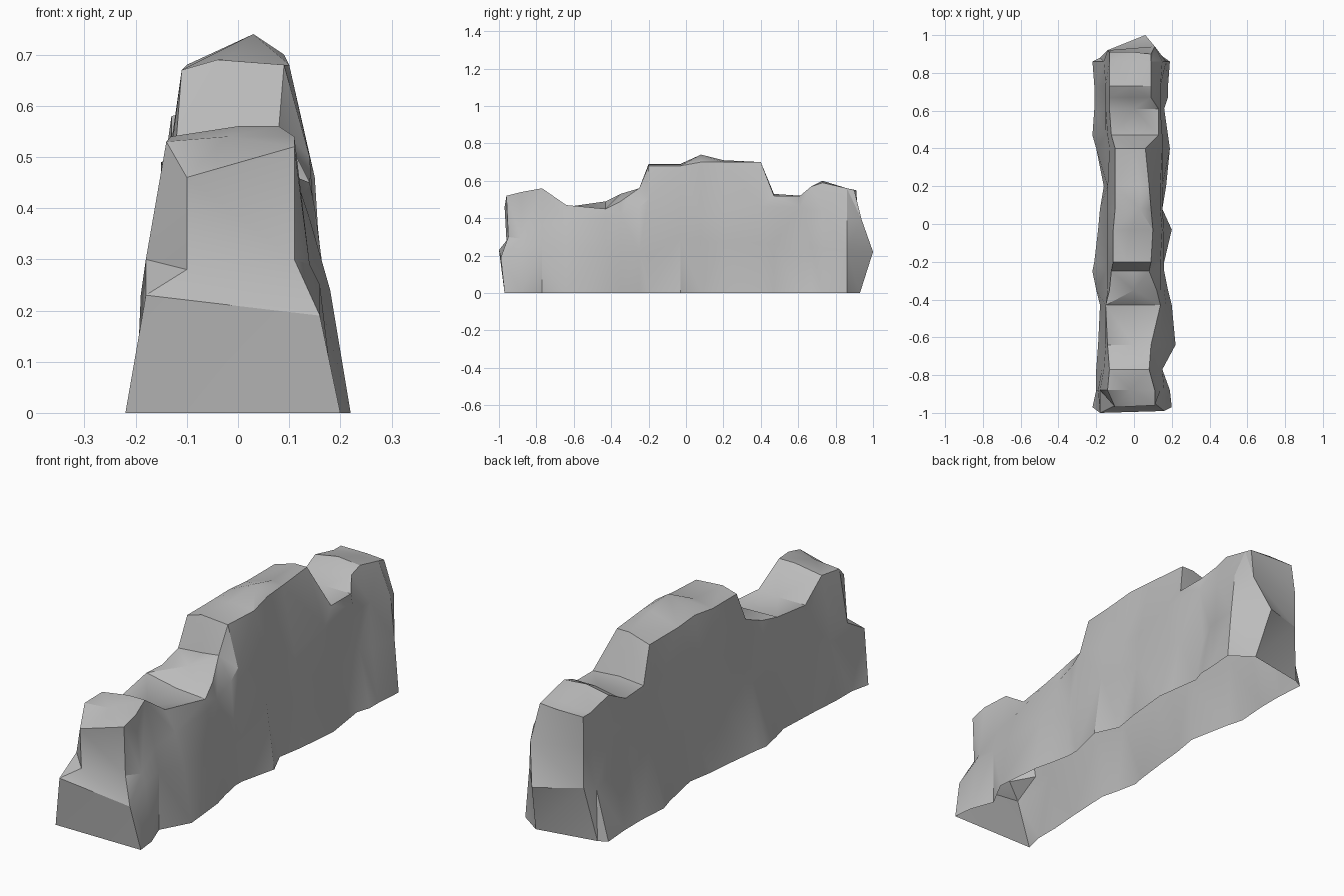
import bpy
import bmesh
import math

default_cube = bpy.data.objects.get("Cube")
if default_cube:
    bpy.data.objects.remove(default_cube, do_unlink=True)

# One plain stone colour
stone = bpy.data.materials.new("grey_stone")
stone.use_nodes = True
stone_colour = (0.5, 0.5, 0.5, 1)
stone.diffuse_color = stone_colour
stone.node_tree.nodes["Principled BSDF"].inputs["Base Color"].default_value = stone_colour

# All sizes are in hundredths.
# Crest: y, left edge (x, z), ridge (x, z), right edge (x, z)
crest = [
    (-88, -14, 53, -2, 54, 11, 54),
    (-77, -13, 54, 0, 56, 8, 56),
    (-64, -14, 46, 0, 46, 9, 47),
    (-43, -15, 49, 0, 46, 14, 45),
    (-35, -13, 50, 0, 53, 12, 49),
    (-25, -12, 54, 0, 55, 8, 56),
    (-20, -11, 67, -4, 69, 9, 68),
    (-3, -11, 67, -2, 69, 10, 68),
    (8, -10, 68, 3, 74, 9, 70),
    (20, -10, 67, 3, 71, 8, 70),
    (40, -10, 67, 0, 70, 6, 70),
    (47, -12, 52, 0, 53, 13, 52),
    (61, -13, 52, 0, 52, 13, 52),
    (67, -13, 55, -2, 57, 9, 57),
    (73, -13, 58, -2, 60, 9, 59),
    (86, -13, 55, 0, 56, 9, 56),
]

# Flanks: foot half width, low break (half width, z), waist (half width, z)
left_flank = [
    (20, 19, 23, 18, 30),
    (20, 17, 26, 16, 40),
    (19, 16, 27, 15, 38),
    (18, 15, 28, 15, 40),
    (20, 15, 29, 14, 40),
    (22, 15, 28, 14, 42),
    (21, 15, 27, 14, 44),
    (19, 15, 28, 14, 46),
    (18, 15, 29, 14, 46),
    (16, 14, 28, 14, 46),
    (20, 15, 27, 13, 46),
    (22, 15, 27, 14, 42),
    (21, 15, 26, 15, 42),
    (21, 15, 26, 15, 42),
    (21, 16, 25, 15, 44),
    (22, 16, 22, 14, 44),
]
right_flank = [
    (19, 16, 25, 14, 29),
    (15, 15, 26, 13, 36),
    (22, 18, 24, 14, 38),
    (20, 17, 25, 15, 40),
    (18, 16, 25, 14, 42),
    (16, 16, 22, 14, 46),
    (16, 16, 20, 14, 50),
    (20, 16, 30, 15, 46),
    (15, 15, 28, 14, 41),
    (17, 15, 27, 14, 42),
    (19, 14, 27, 15, 46),
    (18, 14, 26, 15, 46),
    (16, 12, 21, 14, 46),
    (18, 13, 25, 14, 44),
    (18, 15, 24, 14, 44),
    (19, 17, 23, 15, 42),
]

# End outlines from the left foot over the crest to the right foot
front_end = [
    (-22, -97, 0), (-18, -100, 23), (-10, -96, 28), (-10, -97, 46), (0, -96, 49),
    (11, -96, 52), (11, -95, 30), (16, -99, 19), (20, -97, 0),
]
back_end = [
    (-18, 88, 0), (-14, 92, 24), (-14, 92, 42), (-13, 91, 55), (0, 91, 55),
    (9, 90, 55), (11, 94, 39), (6, 100, 22), (9, 93, 0),
]


def ring_points(top, left, right):
    """Cross-section running from the left foot over the crest to the right foot."""
    y, left_x, left_z, ridge_x, ridge_z, right_x, right_z = top
    left_foot, left_low, left_low_z, left_waist, left_waist_z = left
    right_foot, right_low, right_low_z, right_waist, right_waist_z = right
    return [
        (-left_foot, y, 0), (-left_low, y, left_low_z), (-left_waist, y, left_waist_z),
        (left_x, y, left_z), (ridge_x, y, ridge_z), (right_x, y, right_z),
        (right_waist, y, right_waist_z), (right_low, y, right_low_z), (right_foot, y, 0),
    ]


# Rock body lofted through the sections, open underneath
bm = bmesh.new()
sections = [ring_points(*parts) for parts in zip(crest, left_flank, right_flank)]
rings = [
    [bm.verts.new([value / 100 for value in point]) for point in section]
    for section in [front_end, *sections, back_end]
]
for index, (near, far) in enumerate(zip(rings, rings[1:])):
    for k in range(len(near) - 1):
        a, b, c, d = near[k], near[k + 1], far[k + 1], far[k]
        # Alternate the diagonals for a chipped look
        if (index + k) % 2:
            bm.faces.new((a, b, c))
            bm.faces.new((a, c, d))
        else:
            bm.faces.new((a, b, d))
            bm.faces.new((b, c, d))


def cap_end(ring):
    """Close one end with bands joining matching levels of both flanks."""
    for k in range(3):
        bm.faces.new((ring[k], ring[k + 1], ring[-2 - k], ring[-1 - k]))
    bm.faces.new(ring[3:6])


cap_end(rings[0])
cap_end(rings[-1])
bmesh.ops.triangulate(bm, faces=[face for face in bm.faces if len(face.verts) > 3])
bmesh.ops.recalc_face_normals(bm, faces=bm.faces)

mesh = bpy.data.meshes.new("rock_wall")
bm.to_mesh(mesh)
bm.free()
mesh.materials.append(stone)
rock = bpy.data.objects.new("rock_wall", mesh)
bpy.context.collection.objects.link(rock)

# Soft shading with hard creases
bpy.context.view_layer.objects.active = rock
rock.select_set(True)
bpy.ops.object.shade_smooth_by_angle(angle=math.radians(30))
